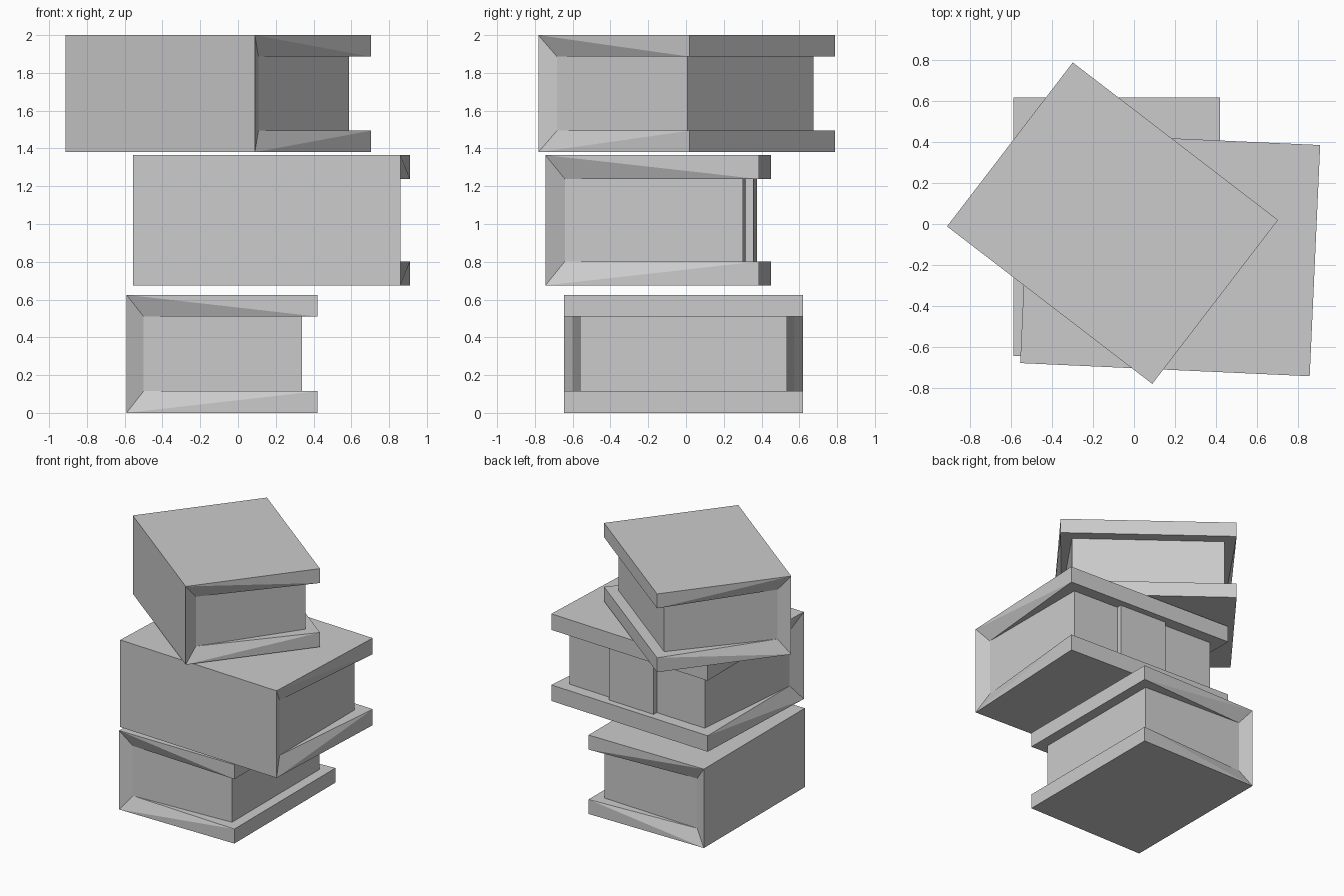
import bpy
import bmesh
import math

cube = bpy.data.objects.get("Cube")
if cube:
    bpy.data.objects.remove(cube, do_unlink=True)

grey = bpy.data.materials.new("plain grey")
grey.use_nodes = True
colour = (0.6, 0.6, 0.6, 1)
grey.diffuse_color = colour
grey.node_tree.nodes["Principled BSDF"].inputs["Base Color"].default_value = colour

# Shared book proportions: spine at -x, page opening at +x
LENGTH, WIDTH, HEIGHT, COVER = 1.01, 1.265, 0.625, 0.115
X, Y = LENGTH / 2, WIDTH / 2
HOLLOW_X, HOLLOW_Y = -X + 0.09, Y - 0.045
PAGE_X, PAGE_Y = X - 0.08, Y - 0.085


def make_book(name, centre, z, angle, scale, page_tab=0):
    bm = bmesh.new()
    verts = {}
    # Corner rings for the shell, cover lips, hollow and pages
    for side in (-1, 1):
        for top in (0, 1):
            outer = HEIGHT * top
            inner = HEIGHT - COVER if top else COVER
            corners = {
                "spine": (-X, side * Y, outer),
                "edge": (X, side * Y, outer),
                "lip": (X, side * Y, inner),
                "hollow": (HOLLOW_X, side * HOLLOW_Y, inner),
                "page": (PAGE_X, side * PAGE_Y, inner),
            }
            for key, co in corners.items():
                verts[key, side, top] = bm.verts.new(co)

    def face(*keys):
        bm.faces.new([verts[k] for k in keys])

    # Spine and page fore edge
    for key in ("spine", "page"):
        face((key, -1, 0), (key, 1, 0), (key, 1, 1), (key, -1, 1))

    # Covers, their lips and inner faces
    for top in (0, 1):
        for a, b in (("spine", "edge"), ("edge", "lip"), ("lip", "page")):
            face((a, -1, top), (b, -1, top), (b, 1, top), (a, 1, top))
        for side in (-1, 1):
            face(("spine", side, top), ("edge", side, top), ("lip", side, top))
            face(("spine", side, top), ("lip", side, top), ("hollow", side, top))
            face(("hollow", side, top), ("lip", side, top), ("page", side, top))

    # Sloped spine returns and page sides
    for side in (-1, 1):
        for a, b in (("spine", "hollow"), ("hollow", "page")):
            face((a, side, 0), (b, side, 0), (b, side, 1), (a, side, 1))
    bmesh.ops.recalc_face_normals(bm, faces=bm.faces)

    # Raised middle part of the fore edge
    if page_tab:
        tab = bmesh.ops.create_cube(bm, size=1)["verts"]
        bmesh.ops.scale(bm, vec=(2 * page_tab, 0.36, HEIGHT - 2 * COVER), verts=tab)
        bmesh.ops.translate(bm, vec=(PAGE_X, -0.02, HEIGHT / 2), verts=tab)

    mesh = bpy.data.meshes.new(name)
    bm.to_mesh(mesh)
    bm.free()
    mesh.materials.append(grey)
    book = bpy.data.objects.new(name, mesh)
    book.location = (*centre, z)
    book.rotation_euler.z = math.radians(angle)
    book.scale = scale
    bpy.context.collection.objects.link(book)


# Stack of three turned books
make_book("bottom_book", (-0.085, -0.013), 0, 0, (1, 1, 1))
make_book("middle_book", (0.177, -0.147), 0.675, 87.4, (1.12, 1.12, 1.104), page_tab=0.035)
make_book("top_book", (-0.105, 0.004), 1.38, 52.5, (1, 1, 0.992))
